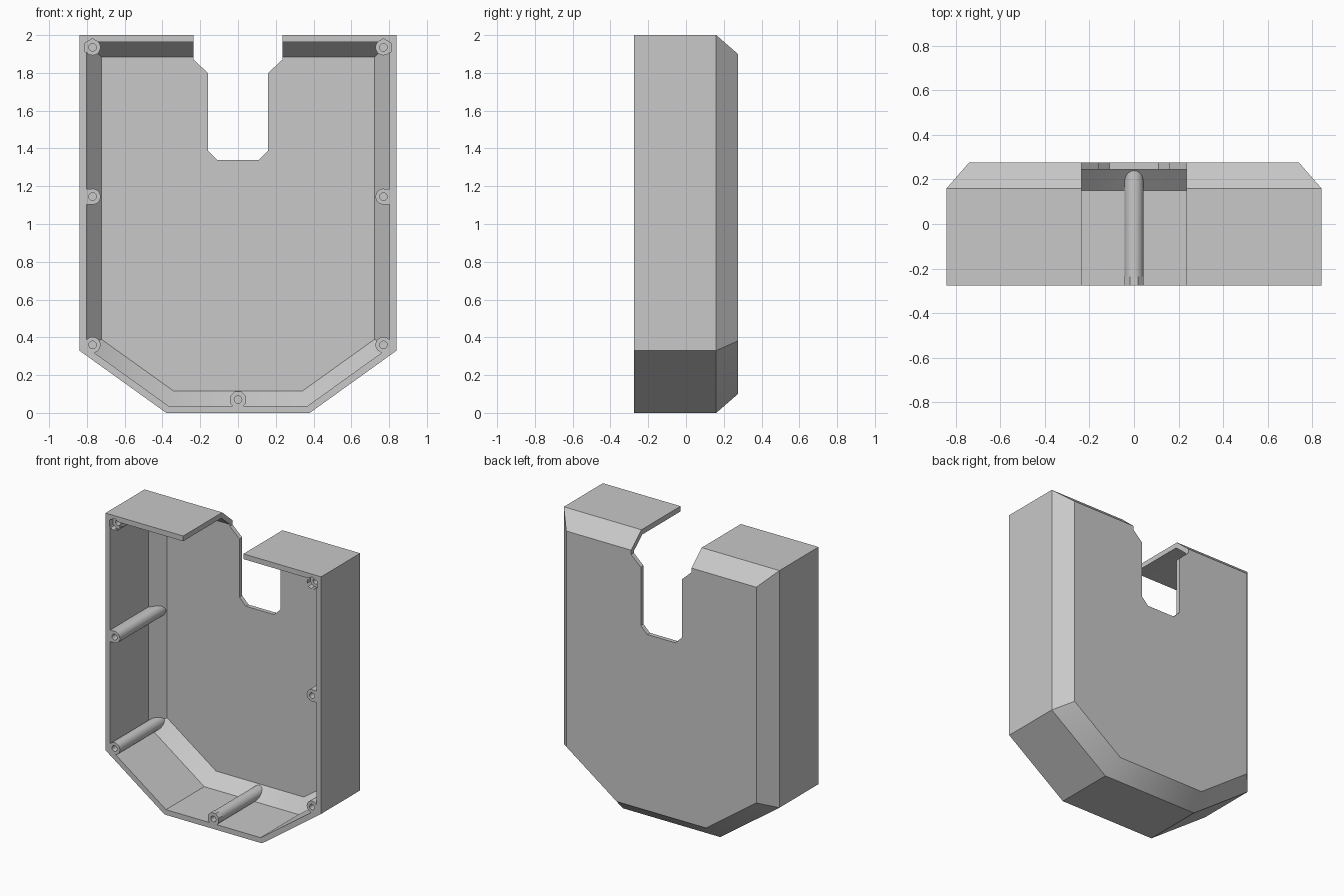
import bpy
import bmesh
import math

cube = bpy.data.objects.get("Cube")
if cube:
    bpy.data.objects.remove(cube, do_unlink=True)

FRONT, BACK = -0.275, 0.275

grey = bpy.data.materials.new("light_grey_plastic")
grey.use_nodes = True
grey.diffuse_color = (0.58, 0.58, 0.58, 1)
grey.node_tree.nodes["Principled BSDF"].inputs["Base Color"].default_value = grey.diffuse_color


def outline(inset):
    """Shield outline in x/z, moved inward by a uniform distance."""
    right = [(0.84 - inset, 2 - inset),
             (0.84 - inset, 0.33 + 0.51 * inset),
             (0.38 - 0.32 * inset, inset)]
    return right + [(-x, z) for x, z in reversed(right)]


def circle(x, z, radius, sides, turn=0.0):
    angles = [math.tau * i / sides + turn for i in range(sides)]
    return [(x + radius * math.cos(a), z + radius * math.sin(a)) for a in angles]


def loft(name, sections):
    """Closed solid through matching x/z profiles placed at given y depths."""
    bm = bmesh.new()
    rings = [[bm.verts.new((x, y, z)) for x, z in pts] for y, pts in sections]
    for a, b in zip(rings, rings[1:]):
        for i in range(len(a)):
            j = (i + 1) % len(a)
            bm.faces.new((a[i], a[j], b[j], b[i]))
    bm.faces.new(rings[0])
    bm.faces.new(rings[-1])
    bmesh.ops.recalc_face_normals(bm, faces=bm.faces)
    mesh = bpy.data.meshes.new(name)
    bm.to_mesh(mesh)
    bm.free()
    mesh.materials.append(grey)
    obj = bpy.data.objects.new(name, mesh)
    bpy.context.collection.objects.link(obj)
    return obj


def prism(name, pts, y0, y1):
    return loft(name, [(y0, pts), (y1, pts)])


def subtract(target, cutter):
    """Cut one solid out of another and discard the cutter."""
    cutter.hide_render = True
    mod = target.modifiers.new("cut", 'BOOLEAN')
    mod.operation = 'DIFFERENCE'
    mod.solver = 'EXACT'
    mod.object = cutter
    bpy.context.view_layer.objects.active = target
    bpy.ops.object.modifier_apply(modifier=mod.name)
    bpy.data.objects.remove(cutter, do_unlink=True)


# Outer body with chamfered back edge, and the hollow inside it
housing = loft("housing", [(FRONT, outline(0)), (0.16, outline(0)), (BACK, outline(0.10))])
cavity = loft("cavity", [(-0.4, outline(0.037)), (0.15, outline(0.037)), (0.245, outline(0.117))])

# Screw posts are left standing by removing them from the hollow
top_posts = [(s * 0.77, 1.935) for s in (-1, 1)]
mid_posts = [(s * 0.77, 1.145) for s in (-1, 1)]
low_posts = [(s * 0.77, 0.36) for s in (-1, 1)]
bottom_post = (0, 0.07)
posts = top_posts + mid_posts + low_posts + [bottom_post]
for x, z in posts:
    subtract(cavity, prism("post", circle(x, z, 0.042, 32, 0.03), -0.5, 0.4))

# Webs tying the middle posts to the side walls
for x, z in mid_posts:
    outer = math.copysign(0.83, x)
    web = [(x, z - 0.041), (outer, z - 0.041), (outer, z + 0.041), (x, z + 0.041)]
    subtract(cavity, prism("web", web, -0.5, 0.4))

# Octagonal collar at the mouth of the bottom post
subtract(cavity, prism("collar", circle(*bottom_post, 0.046, 8, math.pi / 8), -0.5, -0.235))

subtract(housing, cavity)

# Screw holes, with hexagonal recesses at the top corners
for x, z in posts:
    subtract(housing, prism("hole", circle(x, z, 0.02, 24, 0.05), -0.5, 0.1))
for x, z in top_posts:
    subtract(housing, prism("recess", circle(x, z, 0.046, 6, math.pi / 6), -0.5, -0.235))

# Stepped notch through the top and back
half = [(0.235, 2.2), (0.235, 1.87), (0.16, 1.80), (0.16, 1.39), (0.11, 1.34)]
notch = half + [(-x, z) for x, z in reversed(half)]
subtract(housing, prism("notch", notch, -0.5, 0.5))

# Smooth the round posts, keep the panel edges crisp
bpy.ops.object.select_all(action='DESELECT')
housing.select_set(True)
bpy.context.view_layer.objects.active = housing
bpy.ops.object.shade_smooth_by_angle(angle=math.radians(30))
